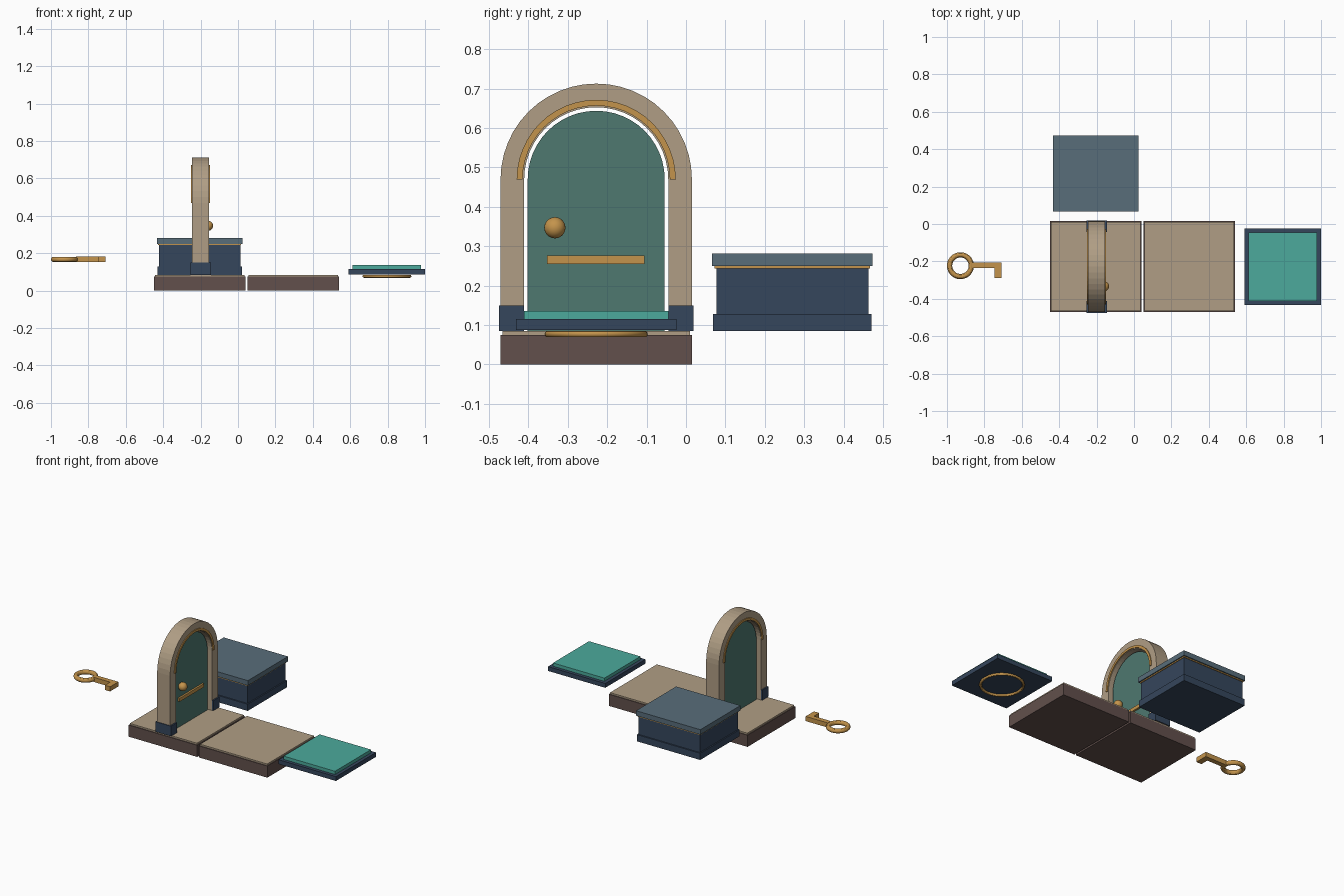
import bpy, bmesh, math
from mathutils import Vector

cube = bpy.data.objects.get("Cube")
if cube:
    bpy.data.objects.remove(cube, do_unlink=True)


def material(name, rgb):
    m = bpy.data.materials.new(name)
    m.use_nodes = True
    lin = [((c / 255 + 0.055) / 1.055) ** 2.4 for c in rgb]
    m.diffuse_color = (*lin, 1)
    m.node_tree.nodes["Principled BSDF"].inputs["Base Color"].default_value = (*lin, 1)
    return m


TAN = material("sandstone", (176, 158, 133))
BROWN = material("dark_earth", (98, 80, 76))
GREEN = material("door_green", (78, 120, 112))
TEAL = material("bright_teal", (76, 170, 156))
NAVY = material("navy", (53, 70, 92))
SLATE = material("slate_blue", (88, 109, 122))
GOLD = material("brass", (196, 148, 76))


def finish(name, bm, mat):
    bmesh.ops.recalc_face_normals(bm, faces=bm.faces)
    me = bpy.data.meshes.new(name)
    bm.to_mesh(me)
    bm.free()
    me.materials.append(mat)
    ob = bpy.data.objects.new(name, me)
    bpy.context.collection.objects.link(ob)
    return ob


def box(name, mat, x, y, z):
    """Box from (min, max) ranges."""
    bm = bmesh.new()
    bmesh.ops.create_cube(bm, size=1)
    for v in bm.verts:
        v.co = Vector([(a + b) / 2 + c * (b - a) for (a, b), c in zip((x, y, z), v.co)])
    return finish(name, bm, mat)


def slab(name, mat, cx, cy, hx, hy, z):
    """Box from a centre and half sizes."""
    return box(name, mat, (cx - hx, cx + hx), (cy - hy, cy + hy), z)


def arch_line(radius, bottom, segments=24):
    """Points up one side, over the arc and down the other side."""
    arc = [(DOOR_Y + radius * math.cos(math.pi * i / segments),
            SPRING + radius * math.sin(math.pi * i / segments))
           for i in range(segments + 1)]
    if bottom < SPRING:
        arc = [(DOOR_Y + radius, bottom)] + arc + [(DOOR_Y - radius, bottom)]
    return arc


def extrude(name, mat, bm, half):
    """Thicken flat faces along x about the doorway centre."""
    res = bmesh.ops.extrude_face_region(bm, geom=bm.faces[:])
    for v in res["geom"]:
        if isinstance(v, bmesh.types.BMVert):
            v.co.x += 2 * half
    return finish(name, bm, mat)


def band(name, mat, inner, outer, bottom, half):
    """Arched strip between two radii."""
    bm = bmesh.new()
    rows = [[bm.verts.new((DOOR_X - half, y, z)) for y, z in arch_line(r, bottom)]
            for r in (inner, outer)]
    for i in range(len(rows[0]) - 1):
        bm.faces.new((rows[0][i], rows[0][i + 1], rows[1][i + 1], rows[1][i]))
    return extrude(name, mat, bm, half)


def smooth(ob):
    bpy.ops.object.select_all(action="DESELECT")
    ob.select_set(True)
    bpy.context.view_layer.objects.active = ob
    bpy.ops.object.shade_smooth_by_angle()


def torus(name, mat, loc, major, minor):
    bpy.ops.mesh.primitive_torus_add(location=loc, major_radius=major, minor_radius=minor,
                                     major_segments=40, minor_segments=12)
    ob = bpy.context.object
    ob.name = name
    ob.data.materials.append(mat)
    smooth(ob)


DOOR_X, DOOR_Y, SPRING, FLOOR = -0.2, -0.228, 0.47, 0.085

# Two floor tiles with thin stone tops
for side, cx in (("first", -0.205), ("second", 0.295)):
    slab(side + "_tile_base", BROWN, cx, DOOR_Y, 0.244, 0.243, (0, 0.075))
    slab(side + "_tile_top", TAN, cx, DOOR_Y, 0.239, 0.238, (0.075, FLOOR))

# Doorway: arch, raised trim and feet
band("door_arch", TAN, 0.183, 0.243, FLOOR, 0.046)
band("arch_trim", GOLD, 0.187, 0.202, SPRING, 0.051)
for side, s in (("front", -1), ("back", 1)):
    slab(side + "_arch_foot", NAVY, DOOR_X, DOOR_Y + s * 0.2155, 0.055, 0.0315, (FLOOR, 0.15))

# Door leaf with rail and knob
bm = bmesh.new()
bm.faces.new([bm.verts.new((DOOR_X - 0.02, y, z)) for y, z in arch_line(0.174, FLOOR)])
extrude("door", GREEN, bm, 0.02)
box("door_rail", GOLD, (-0.185, -0.168), (-0.353, -0.105), (0.255, 0.277))
bpy.ops.mesh.primitive_uv_sphere_add(segments=24, ring_count=12, radius=0.027,
                                     location=(-0.16, -0.333, 0.347))
knob = bpy.context.object
knob.name = "door_knob"
knob.data.materials.append(GOLD)
smooth(knob)

# Chest
for name, mat, hx, hy, z in (
        ("chest_plinth", NAVY, 0.226, 0.201, (FLOOR, 0.128)),
        ("chest_body", NAVY, 0.218, 0.193, (0.128, 0.243)),
        ("chest_band", GOLD, 0.222, 0.197, (0.243, 0.25)),
        ("chest_lid", SLATE, 0.229, 0.204, (0.25, 0.282))):
    slab(name, mat, -0.205, 0.27, hx, hy, z)

# Pressure plate with ring beneath
slab("plate_base", NAVY, 0.796, DOOR_Y, 0.204, 0.204, (0.087, 0.115))
slab("plate_top", TEAL, 0.796, DOOR_Y, 0.183, 0.183, (0.115, 0.136))
torus("plate_ring", GOLD, (0.796, DOOR_Y, 0.077), 0.123, 0.008)

# Key
torus("key_bow", GOLD, (-0.928, -0.223, 0.167), 0.058, 0.014)
box("key_shaft", GOLD, (-0.866, -0.709), (-0.236, -0.205), (0.152, 0.182))
box("key_bit", GOLD, (-0.746, -0.709), (-0.289, -0.236), (0.152, 0.182))
